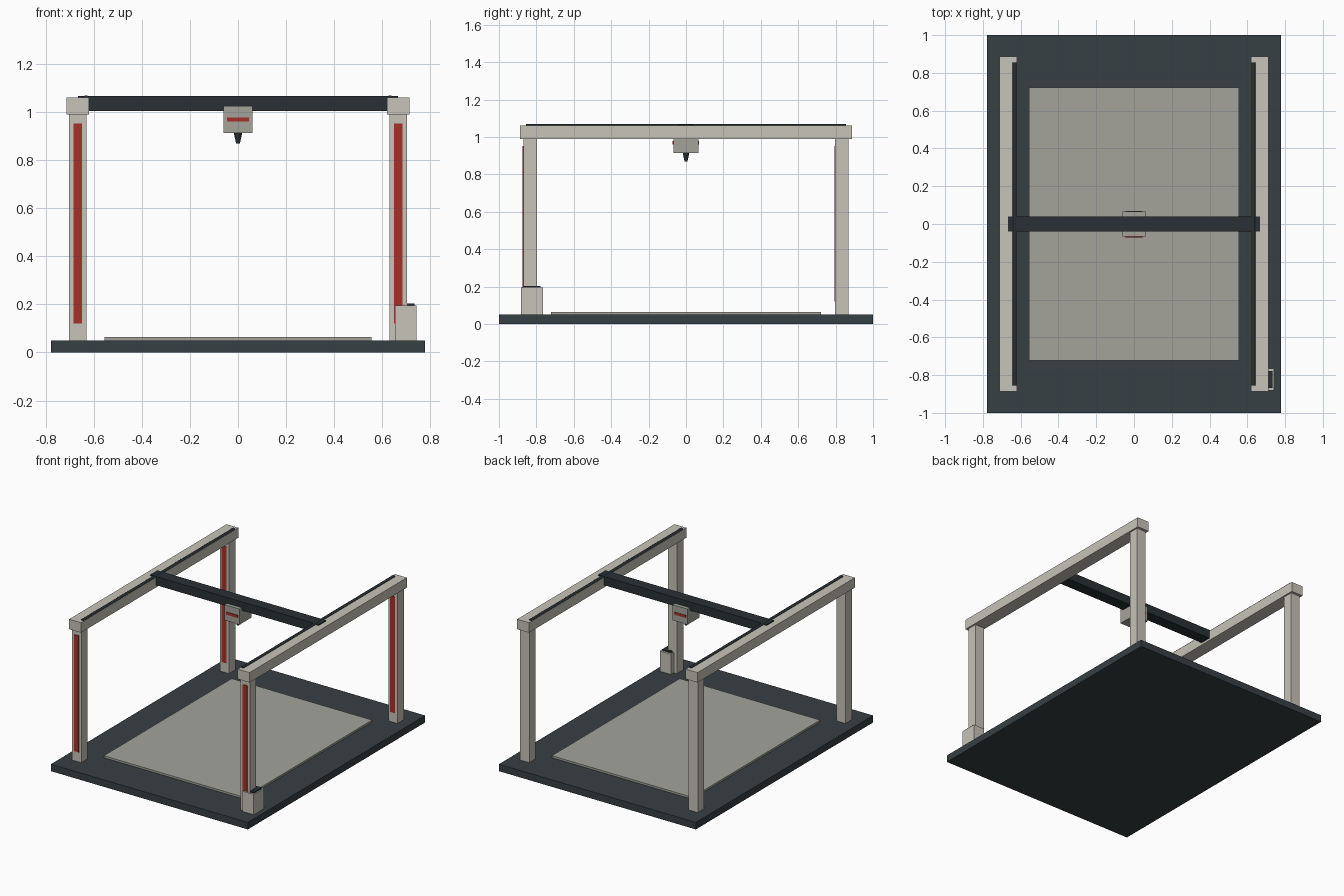
import bpy, math

if "Cube" in bpy.data.objects:
    bpy.data.objects.remove(bpy.data.objects["Cube"])


def material(name, r, g, b):
    m = bpy.data.materials.new(name)
    m.diffuse_color = (r, g, b, 1)
    m.use_nodes = True
    m.node_tree.nodes["Principled BSDF"].inputs["Base Color"].default_value = m.diffuse_color
    return m


CREAM = material("cream", 0.57, 0.55, 0.48)
PLATE = material("plate_grey", 0.37, 0.37, 0.33)
SLATE = material("slate", 0.038, 0.05, 0.056)
DARK = material("dark", 0.022, 0.03, 0.034)
RED = material("red", 0.38, 0.03, 0.022)


def box(name, x, y, z, mat):
    """Box from (min, max) pairs."""
    bpy.ops.mesh.primitive_cube_add(
        size=1, location=[sum(p) / 2 for p in (x, y, z)])
    o = bpy.context.object
    o.name = name
    o.scale = [p[1] - p[0] for p in (x, y, z)]
    bpy.ops.object.transform_apply(location=False, rotation=False, scale=True)
    o.data.materials.append(mat)
    return o


def around(c, half):
    return (c - half, c + half)


# Base and print bed
box("base", (-0.778, 0.778), (-1, 1), (0, 0.05), SLATE)
box("bed", (-0.555, 0.555), (-0.722, 0.722), (0.05, 0.064), PLATE)

for side, sx in (("left", -1), ("right", 1)):
    cx = sx * 0.666
    # Posts with a red strip on each front face
    for end, cy in (("front", -0.833), ("back", 0.833)):
        box(f"{end}_{side}_post", around(cx, 0.036), around(cy, 0.036),
            (0.05, 0.99), CREAM)
        box(f"{end}_{side}_strip", around(cx, 0.018),
            (cy - 0.04, cy - 0.03), (0.12, 0.952), RED)
    # Long side rail with a slide rod set in its top
    box(f"{side}_rail", around(cx, 0.047), (-0.888, 0.888), (0.989, 1.06), CREAM)
    bpy.ops.mesh.primitive_cylinder_add(
        vertices=16, radius=0.011, depth=1.71,
        location=(sx * 0.632, 0, 1.059), rotation=(math.pi / 2, 0, 0))
    rod = bpy.context.object
    rod.name = f"{side}_slide_rod"
    rod.data.materials.append(DARK)
    bpy.ops.object.shade_smooth_by_angle()

# Moving cross beam
box("cross_beam", (-0.666, 0.666), (-0.041, 0.041), (1.005, 1.067), DARK)

# Tool head, red bands and nozzle
box("tool_head", (-0.06, 0.06), (-0.067, 0.067), (0.914, 1.025), PLATE)
box("head_front_band", (-0.045, 0.045), (-0.072, -0.06), (0.96, 0.978), RED)
box("head_back_band", (-0.045, 0.045), (0.06, 0.07), (0.96, 0.978), RED)
bpy.ops.mesh.primitive_cone_add(
    vertices=16, radius1=0.008, radius2=0.018, depth=0.047,
    location=(0, 0, 0.8925))
nozzle = bpy.context.object
nozzle.name = "nozzle"
nozzle.data.materials.append(DARK)
bpy.ops.object.shade_smooth_by_angle()

# Control box at the front right post
box("control_box", (0.654, 0.742), (-0.882, -0.764), (0.05, 0.195), CREAM)
box("control_box_lid", (0.664, 0.734), (-0.868, -0.778), (0.194, 0.203), DARK)
